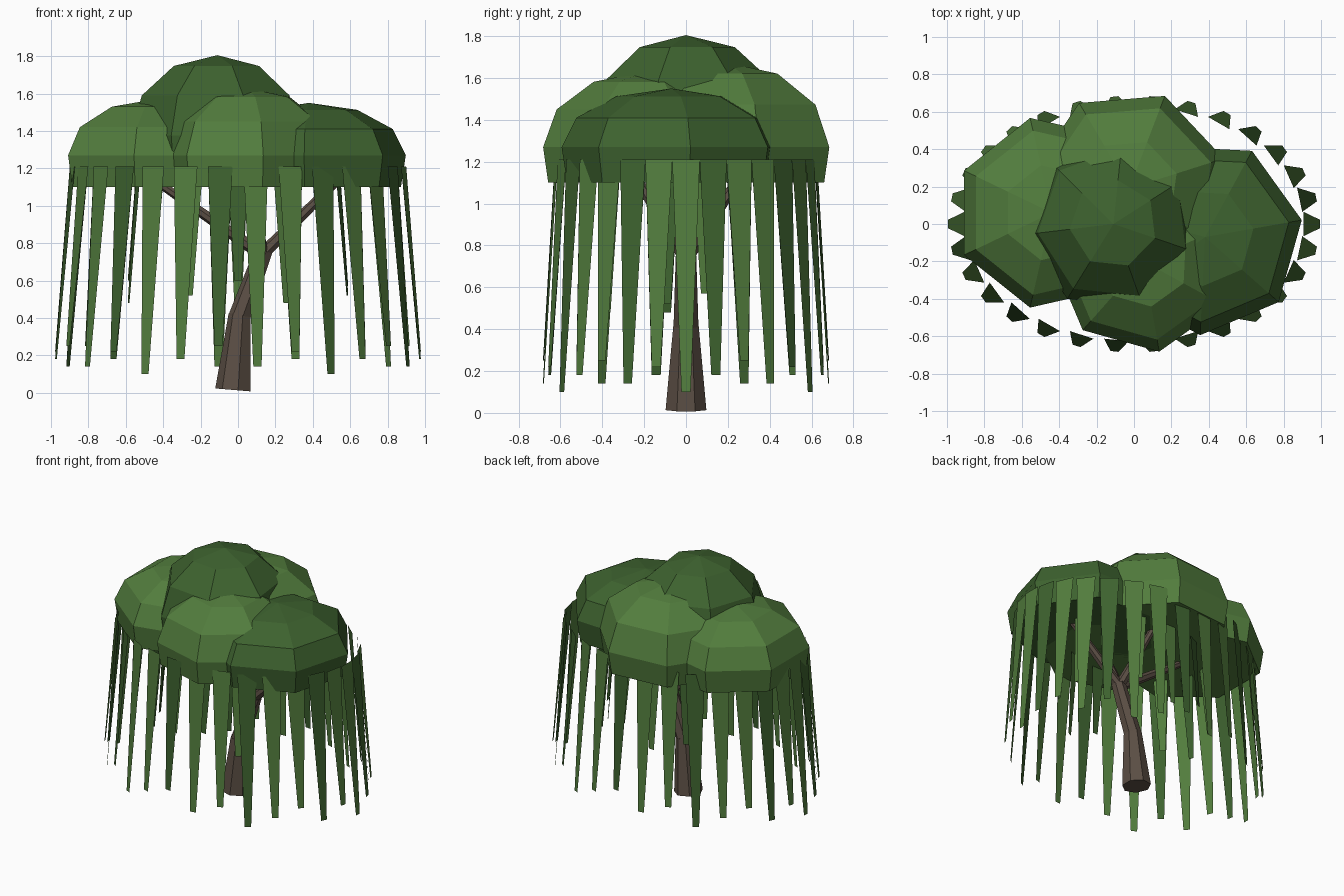
import bpy
import bmesh
from math import sin, cos, pi, radians
from mathutils import Vector

cube = bpy.data.objects.get("Cube")
if cube:
    bpy.data.objects.remove(cube)


def material(name, rgb):
    m = bpy.data.materials.new(name)
    m.use_nodes = True
    m.diffuse_color = (*rgb, 1)
    m.node_tree.nodes["Principled BSDF"].inputs["Base Color"].default_value = (*rgb, 1)
    return m


LIGHT = material("light leaf green", (0.085, 0.205, 0.047))
DARK = material("dark leaf green", (0.047, 0.122, 0.028))
BARK = material("bark brown", (0.105, 0.077, 0.058))
SIDES = 7


def finish(name, bm, *mats):
    mesh = bpy.data.meshes.new(name)
    bm.to_mesh(mesh)
    bm.free()
    for m in mats:
        mesh.materials.append(m)
    ob = bpy.data.objects.new(name, mesh)
    bpy.context.collection.objects.link(ob)
    return ob


def loft(name, mat, origin, axis, profile, phase=0):
    """Seven-sided solid around an axis, from (radius, height) rings."""
    bm = bmesh.new()
    turn = Vector((0, 0, 1)).rotation_difference(axis)
    rings = []
    for r, h in profile:
        ring = []
        for i in range(SIDES):
            a = radians(phase) + 2 * pi * i / SIDES
            ring.append(bm.verts.new(Vector(origin) + turn @ Vector((r * cos(a), r * sin(a), h))))
        rings.append(ring)
    for low, high in zip(rings, rings[1:]):
        for i in range(SIDES):
            j = (i + 1) % SIDES
            bm.faces.new((low[i], low[j], high[j], high[i]))
    bm.faces.new(rings[0][::-1])
    bm.faces.new(rings[-1])
    bmesh.ops.remove_doubles(bm, verts=bm.verts, dist=0.0005)
    return finish(name, bm, mat)


def limb(name, start, end, r0, r1):
    d = Vector(end) - Vector(start)
    loft(name, BARK, start, d.normalized(), [(r0, 0), (r1, d.length)], 180)


def dome(name, mat, x, y, z, radius, height, phase):
    profile = [(radius * 0.95, -0.17)]
    for deg in (0, 30, 60, 90):
        a = radians(deg)
        profile.append((radius * cos(a), height * sin(a)))
    loft(name, mat, (x, y, z), Vector((0, 0, 1)), profile, phase)


# Trunk and branches
limb("lower_trunk", (-0.022, 0, 0.015), (0.012, 0, 0.42), 0.1, 0.062)
limb("upper_trunk", (0.005, 0, 0.39), (0.14, 0, 0.76), 0.062, 0.05)
fork = (0.13, 0, 0.74)
limb("left_branch", fork, (0.56, -0.04, 1.16), 0.036, 0.022)
limb("right_branch", fork, (-0.45, 0.03, 1.14), 0.036, 0.022)
limb("front_branch", fork, (0.06, -0.26, 1.16), 0.036, 0.022)
limb("back_branch", fork, (0.03, 0.28, 1.16), 0.036, 0.022)

# Canopy domes
dome("left_canopy", DARK, 0.38, -0.07, 1.27, 0.525, 0.28, 10)
dome("right_canopy", LIGHT, -0.44, 0.06, 1.27, 0.52, 0.30, 0)
dome("front_canopy", LIGHT, 0.05, -0.2, 1.27, 0.49, 0.36, -80)
dome("back_canopy", LIGHT, -0.025, 0.19, 1.27, 0.53, 0.405, 69)
dome("top_canopy", DARK, -0.11, 0, 1.375, 0.47, 0.43, 84)


# Hanging fronds: tapered strips leaning outward on an ellipse
def fronds(name, count, offset, a, b, top, ends, half_top, half_end):
    bm = bmesh.new()
    for i in range(count):
        t = 2 * pi * (i + offset) / count
        foot = Vector((a * cos(t), b * sin(t), 0))
        side = Vector((-sin(t), cos(t), 0))
        head = foot * 0.91 + Vector((0, 0, top))
        foot.z = ends[i % len(ends)]
        corners = (foot - side * half_end, foot + side * half_end,
                   head + side * half_top, head - side * half_top)
        face = bm.faces.new([bm.verts.new(c) for c in corners])
        face.material_index = 1 if i % 3 == 1 else 0
    finish(name, bm, LIGHT, DARK)


fronds("outer_fronds", 30, 0, 0.995, 0.685, 1.21, (0.10, 0.18, 0.25, 0.14, 0.22), 0.066, 0.022)
fronds("inner_fronds", 14, 0.5, 0.60, 0.41, 1.2, (0.57, 0.52, 0.60, 0.48), 0.055, 0.02)
